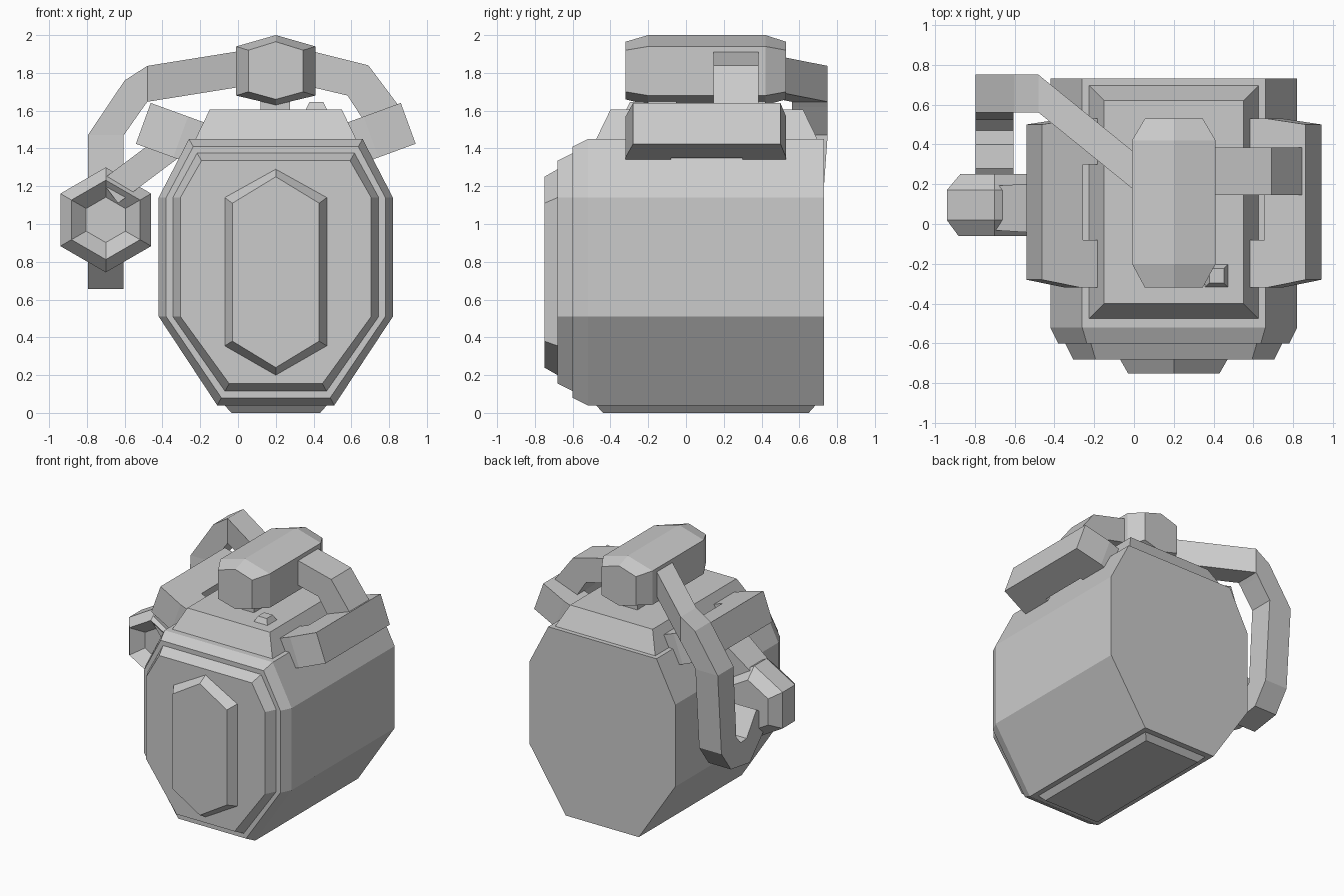
import bpy, bmesh
from math import sin, cos, radians
from mathutils import Vector as V

if "Cube" in bpy.data.objects:
    bpy.data.objects.remove(bpy.data.objects["Cube"])

CX = 0.2  # symmetry line of the tank


def loft(name, rings):
    """Skin a list of equal-length point rings and cap both ends."""
    bm = bmesh.new()
    vs = [[bm.verts.new(p) for p in r] for r in rings]
    n = len(rings[0])
    for a, b in zip(vs, vs[1:]):
        for i in range(n):
            j = (i + 1) % n
            bm.faces.new((a[i], a[j], b[j], b[i]))
    bm.faces.new(vs[0])
    bm.faces.new(vs[-1])
    bmesh.ops.recalc_face_normals(bm, faces=bm.faces)
    me = bpy.data.meshes.new(name)
    bm.to_mesh(me)
    bm.free()
    ob = bpy.data.objects.new(name, me)
    bpy.context.collection.objects.link(ob)
    return ob


def rect(x0, x1, y0, y1, z):
    return [(x0, y0, z), (x1, y0, z), (x1, y1, z), (x0, y1, z)]


def octagon(y, d):
    """Tank outline, inset by d."""
    t, b, w = 0.46 - 0.58 * d, 0.31 - 0.55 * d, 0.62 - d
    prof = [(-b, 0.04 + d), (b, 0.04 + d), (w, 0.51), (w, 1.14),
            (t, 1.45 - d), (-t, 1.45 - d), (-w, 1.14), (-w, 0.51)]
    return [(CX + x, y, z) for x, z in prof]


def hexagon(cx, y, w, z0, z1, z2, z3):
    """Point-up hexagon: bottom tip, lower and upper shoulder, top tip."""
    return [(cx, y, z0), (cx + w, y, z1), (cx + w, y, z2),
            (cx, y, z3), (cx - w, y, z2), (cx - w, y, z1)]


def hose(name, sections):
    """Square tube through sections (centre, half axis a, half axis b)."""
    rings = []
    for c, a, b in sections:
        c, a, b = V(c), V(a), V(b)
        rings.append([c + a + b, c - a + b, c - a - b, c + a - b])
    return loft(name, rings)


# Tank with stepped front
loft("tank_body", [octagon(0.73, 0), octagon(-0.52, 0), octagon(-0.6, 0.04),
                   octagon(-0.6, 0.075), octagon(-0.68, 0.115)])
loft("front_panel", [hexagon(CX, -0.66, 0.27, 0.2, 0.355, 1.14, 1.29),
                     hexagon(CX, -0.68, 0.27, 0.2, 0.355, 1.14, 1.29),
                     hexagon(CX, -0.75, 0.23, 0.24, 0.38, 1.11, 1.25)])
loft("base_plate", [rect(-0.075, 0.475, -0.48, 0.69, 0.045),
                    rect(-0.035, 0.435, -0.44, 0.65, 0)])
loft("top_deck", [rect(-0.23, 0.63, -0.48, 0.7, 1.44),
                  rect(-0.15, 0.55, -0.4, 0.62, 1.605)])
loft("button", [rect(0.355, 0.475, -0.32, -0.2, 1.6),
                rect(0.378, 0.452, -0.297, -0.223, 1.645)])

# Handle bar with tapered ends, on two posts
end = (0.145, 1.66, 1.7, 1.92, 1.965)
mid = (0.21, 1.63, 1.68, 1.94, 2.0)
loft("handle_bar", [hexagon(CX, y, *s) for y, s in
                    ((-0.32, end), (-0.2, mid), (0.42, mid), (0.53, end))])
for name, y in (("front_post", -0.2), ("rear_post", 0.27)):
    loft(name, [rect(0.12, 0.275, y, y + 0.15, z) for z in (1.59, 1.7)])

# Tilted U-shaped shoulder brackets, mirrored left and right
U = [(0, -0.32), (0.09, -0.32), (0.3, -0.28), (0.3, 0.5), (0.09, 0.53),
     (0, 0.53), (0, 0.3), (0.08, 0.3), (0.08, -0.08), (0, -0.08)]
ang = radians(20)
for name, s in (("right_bracket", 1), ("left_bracket", -1)):
    loft(name, [[(CX + s * (0.38 + u * cos(ang) + h * sin(ang)), y,
                  1.538 + u * sin(ang) - h * cos(ang)) for u, y in U]
                for h in (0, 0.23)])

# Short hose to the right bracket
hose("right_hose", [((0.3, 0.265, 1.84), (0, 0, 0.095), (0, 0.12, 0)),
                    ((0.41, 0.265, 1.815), (0, 0, 0.095), (0, 0.12, 0)),
                    ((0.635, 0.265, 1.76), (0.055, 0, 0.08), (0, 0.12, 0)),
                    ((0.79, 0.265, 1.54), (0.08, 0, 0.06), (0, 0.12, 0))])

# Long hose looping behind the left side to the nozzle
w = 0.095
hose("left_hose", [((0.1, 0.185, 1.835), (0, 0, w), (0, w, 0)),
                   ((-0.48, 0.655, 1.742), (0, 0, w), (0, w, 0)),
                   ((-0.55, 0.655, 1.69), (-0.05, 0, 0.07), (0, w, 0)),
                   ((-0.7, 0.655, 1.47), (-w, 0, 0), (0, w, 0)),
                   ((-0.7, 0.615, 0.88), (-w, 0, 0), (0, 0.09, -0.03)),
                   ((-0.7, 0.53, 0.77), (-w, 0, 0), (0, 0.06, -0.08)),
                   ((-0.7, 0.38, 0.755), (-w, 0, 0), (0, -0.02, -0.1)),
                   ((-0.7, 0.2, 0.97), (-w, 0, 0), (0, -0.08, -0.06))])


# Hexagonal nozzle with a recessed front
def nozzle_ring(y, r):
    return hexagon(-0.7, y, 0.865 * r, 1.022 - r, 1.022 - r / 2, 1.022 + r / 2, 1.022 + r)


loft("nozzle", [nozzle_ring(y, r) for y, r in
                ((0.25, 0.2), (0.17, 0.278), (0.02, 0.278), (-0.06, 0.21), (0.02, 0.12))])

# Arm joining nozzle and left bracket
hose("nozzle_arm", [((x, 0.08, z), (-0.045, 0, 0.06), (0, d, 0))
                    for x, z, d in ((-0.68, 1.17, 0.11), (-0.36, 1.41, 0.13))])
